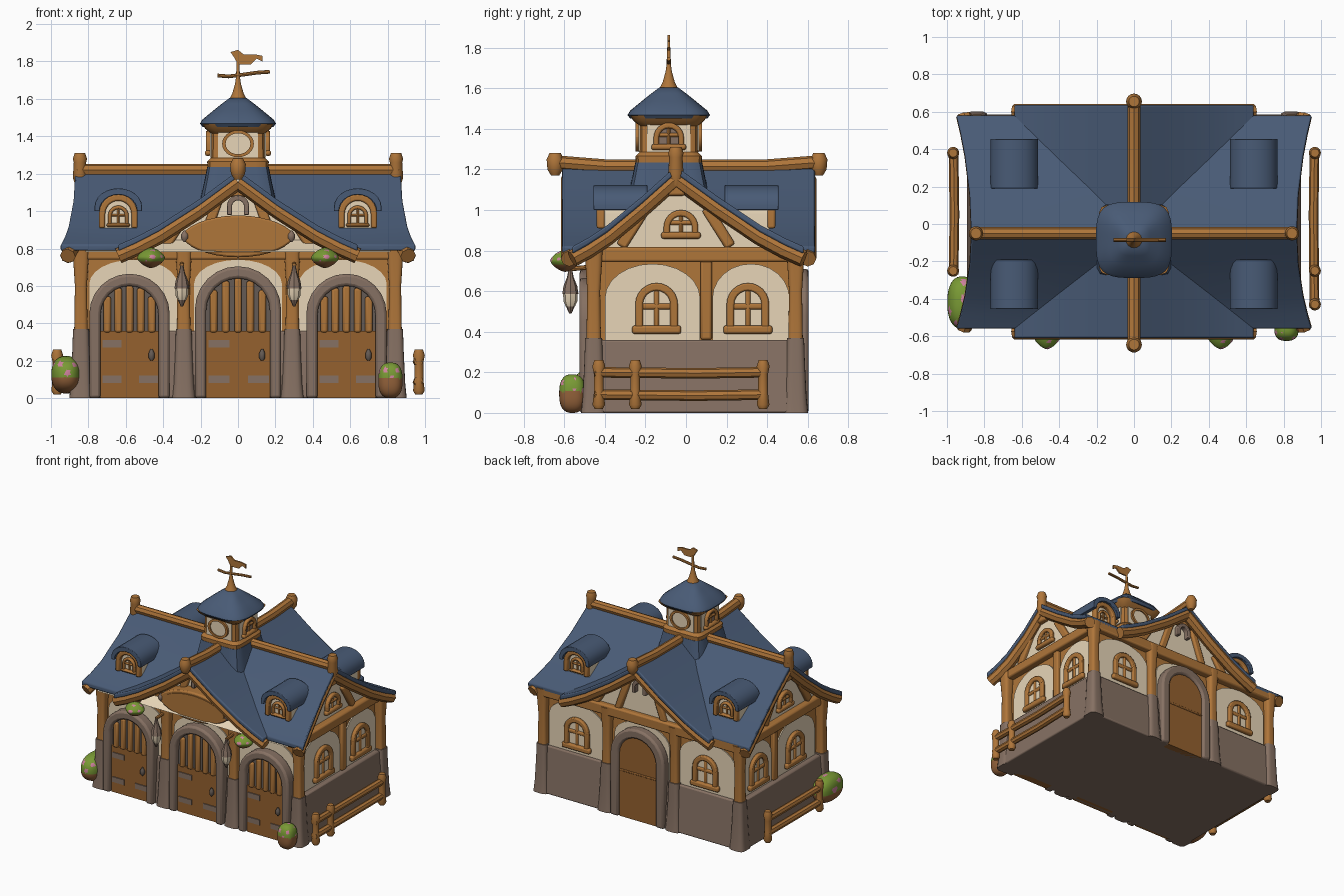
import bpy, bmesh, math
from mathutils import Matrix, Vector

cube = bpy.data.objects.get("Cube")
if cube:
    bpy.data.objects.remove(cube, do_unlink=True)


def material(name, *rgb):
    m = bpy.data.materials.new(name)
    m.use_nodes = True
    m.diffuse_color = (*rgb, 1)
    m.node_tree.nodes["Principled BSDF"].inputs["Base Color"].default_value = (*rgb, 1)
    return m


WOOD = material("timber", .43, .18, .042)
DOOR = material("door wood", .3, .12, .028)
STONE = material("stone", .24, .165, .125)
CREAM = material("plaster", .84, .7, .5)
SLATE = material("blue slate", .066, .104, .18)
IRON = material("iron", .13, .105, .09)
LEAF = material("leaves", .19, .32, .035)
PINK = material("petals", .62, .22, .34)
POT = material("pot", .29, .12, .042)

made = []
FRONT, RIGHT, BACK, LEFT = 0, 90, 180, -90


def finish(name, mesh_data, *mats, bevel=0):
    if isinstance(mesh_data, bmesh.types.BMesh):
        bm = mesh_data
        bmesh.ops.recalc_face_normals(bm, faces=bm.faces)
        mesh_data = bpy.data.meshes.new(name)
        bm.to_mesh(mesh_data)
        bm.free()
    ob = bpy.data.objects.new(name, mesh_data)
    bpy.context.collection.objects.link(ob)
    for m in mats:
        mesh_data.materials.append(m)
    if bevel:
        mod = ob.modifiers.new("soft edges", "BEVEL")
        mod.width, mod.segments = bevel, 2
    made.append(ob)


def arch(w, z0, z1, u=0, rise=None, n=12):
    """Open outline of an arch: foot, curved top, foot."""
    rise = rise or w
    top = [(u - w * math.cos(math.pi * i / n), z1 - rise + rise * math.sin(math.pi * i / n)) for i in range(n + 1)]
    return [(u - w, z0)] + top + [(u + w, z0)]


def rect(u, v, w, h):
    return [(u - w, v - h), (u + w, v - h), (u + w, v + h), (u - w, v + h)]


def plate(name, side, outline, d0, d1, m, hole=None, bevel=0):
    """Extrude an outline on a wall, from distance d0 out to d1."""
    bm = bmesh.new()
    ring = [bm.verts.new((u, -d0, v)) for u, v in outline]
    if hole:
        inner = [bm.verts.new((u, -d0, v)) for u, v in hole]
        faces = [bm.faces.new((ring[i], ring[i + 1], inner[i + 1], inner[i])) for i in range(len(ring) - 1)]
    else:
        faces = [bm.faces.new(ring)]
    ext = bmesh.ops.extrude_face_region(bm, geom=faces, use_keep_orig=True)
    new = [g for g in ext["geom"] if isinstance(g, bmesh.types.BMVert)]
    bmesh.ops.translate(bm, verts=new, vec=(0, d0 - d1, 0))
    bm.transform(Matrix.Rotation(math.radians(side), 4, "Z"))
    finish(name, bm, m, bevel=bevel)


def beam(name, side, a, b, w, d0, d1, m=WOOD):
    a, b = Vector(a), Vector(b)
    t = (b - a).normalized() * w
    n = Vector((-t.y, t.x))
    plate(name, side, [a + n, a - n, b - n, b + n], d0, d1, m, bevel=.012)


def tube(name, pts, r, m=WOOD):
    cu = bpy.data.curves.new(name, "CURVE")
    cu.dimensions, cu.bevel_depth, cu.bevel_resolution, cu.use_fill_caps = "3D", r, 2, True
    sp = cu.splines.new("POLY")
    sp.points.add(len(pts) - 1)
    for p, co in zip(sp.points, pts):
        p.co = (*co, 1)
    tmp = bpy.data.objects.new(name + " path", cu)
    me = bpy.data.meshes.new_from_object(tmp)
    bpy.data.objects.remove(tmp)
    finish(name, me, m)


def lathe(name, x, y, profile, m, power=2, steps=24):
    """Turn (radius, z) pairs; a high power gives a rounded square."""
    bm = bmesh.new()
    rows = []
    for r, z in profile:
        row = []
        for i in range(steps):
            a = math.tau * i / steps
            c, s = math.cos(a), math.sin(a)
            k = r / (abs(c) ** power + abs(s) ** power) ** (1 / power)
            row.append(bm.verts.new((x + k * c, y + k * s, z)))
        rows.append(row)
    for lo, hi in zip(rows, rows[1:]):
        for i in range(steps):
            j = (i + 1) % steps
            bm.faces.new((lo[i], lo[j], hi[j], hi[i]))
    bm.faces.new(rows[0])
    bm.faces.new(rows[-1])
    finish(name, bm, m)


def bush(name, loc, size, pot_top, power):
    """Blob with leaves above, a pot below and scattered petals."""
    bm = bmesh.new()
    bmesh.ops.create_icosphere(bm, subdivisions=4, radius=1)
    for v in bm.verts:
        v.co /= sum(abs(c) ** power for c in v.co) ** (1 / power)
    for f in bm.faces:
        c = f.calc_center_median()
        flower = math.sin(6 * c.x + 1) * math.sin(6 * c.y + .5) * math.sin(6 * c.z + 1) > .34
        f.material_index = 2 if c.z < pot_top else int(flower)
    bm.transform(Matrix.LocRotScale(Vector(loc), None, Vector(size)))
    finish(name, bm, LEAF, PINK, POT)


def window(name, side, u, z0, z1, w, d, pane=CREAM):
    plate(name + "_pane", side, arch(w * .75, z0, z1 - .02, u), d, d + .01, pane)
    plate(name + "_frame", side, arch(w, z0, z1, u), d, d + .03, WOOD, arch(w * .64, z0, z1 - w * .36, u), .008)
    beam(name + "_mullion", side, (u, z0), (u, z1 - .02), w * .12, d, d + .02)
    beam(name + "_crossbar", side, (u - w * .8, (z0 + z1) / 2), (u + w * .8, (z0 + z1) / 2), w * .14, d, d + .02)
    beam(name + "_sill", side, (u - w * 1.15, z0), (u + w * 1.15, z0), w * .2, d, d + .035)


# Stone base with flared foot, timber walls above
WALL, REAR, SIDE = .44, .53, .815
base = bmesh.new()
bmesh.ops.create_cube(base, size=1)
for v in base.verts:
    low = v.co.z < 0
    v.co = (math.copysign(.895 if low else .86, v.co.x),
            (-.49 if low else -.465) if v.co.y < 0 else (.585 if low else .555), 0 if low else .36)
finish("stone_base", base, STONE, bevel=.01)
plate("timber_walls", FRONT, rect(0, .57, SIDE, .23), WALL, -REAR, WOOD)
for x in (-.84, -.29, .29, .84):
    for y in (-.455, .54):
        lathe("stone_pillar", x, y, [(.062, 0), (.054, .08), (.046, .25), (.042, .37)], STONE, 4)
        lathe("timber_post", x, y, [(.036, .35), (.032, .6), (.045, .8)], WOOD, 4)

# Plaster panels, wall beams and side windows
for side, dist in ((FRONT, WALL), (BACK, REAR)):
    for u in (-.56, 0, .56):
        plate("plaster_panel", side, arch(.235, .36, .74, u, .13), dist, dist + .008, CREAM)
    beam("eave_beam", side, (-.86, .78), (.86, .78), .04, dist - .02, dist + .05)
for side, s in ((RIGHT, 1), (LEFT, -1)):
    for u, w in ((-.165, .235), (.32, .19)):
        plate("side_plaster", side, arch(w, .36, .735, s * u, .17), SIDE, SIDE + .008, CREAM)
    for u in (-.145, .305):
        window("side_window", side, s * u, .41, .64, .105, SIDE + .005)
    beam("side_beam", side, (s * -.48, .78), (s * .57, .78), .037, .78, SIDE + .05)
    beam("side_post", side, (s * .1, .36), (s * .1, .78), .028, .78, SIDE + .03)
for u in (-.55, .55):
    window("back_window", BACK, u, .41, .64, .105, REAR + .005)

# Doors: stone arches, grilles, straps and handles
for u, w, top in ((-.58, .155, .6), (0, .17, .64), (.58, .155, .6)):
    plate("door_arch", FRONT, arch(w + .06, 0, top + .065, u), WALL, .525, STONE, arch(w, 0, top, u), .015)
    plate("door_grille_back", FRONT, arch(w, .36, top, u), WALL, .482, IRON)
    plate("door_leaf", FRONT, rect(u, .18, w, .18), WALL, .497, DOOR)
    for i in range(5):
        k = (i - 2) / 2.6
        tall = top - w + w * math.sqrt(1 - k * k)
        beam("grille_bar", FRONT, (u + k * w, .35), (u + k * w, tall), .02, .475, .505)
    for z, shift in ((.1, -.6), (.29, -.6), (.1, .65)):
        plate("door_strap", FRONT, rect(u + shift * w, z, w * .33, .02), .497, .504, STONE)
    lathe("door_handle", u + w * .76, -.508, [(.006, .2), (.016, .215), (.016, .24), (.006, .262)], IRON)
plate("back_door_arch", BACK, arch(.23, 0, .71), REAR, .605, STONE, arch(.16, 0, .64), .015)
plate("back_door", BACK, arch(.16, 0, .64), REAR, .585, DOOR)
beam("back_door_rail", BACK, (-.16, .36), (.16, .36), .008, .58, .59, DOOR)

# Roof: rows of (fraction from ridge to eave, height)
MAIN = [(0, 1.215), (.33, 1.065), (.66, .926), (.85, .862), (1, .82)]
CROSS = [(0, 1.215), (.33, 1.06), (.66, .925), (.85, .862), (1, .82)]
RIDGE, HALF = -.05, .64


def sheet(name, a, b):
    """Thick roof skin between two matching edges."""
    bm = bmesh.new()
    va, vb = ([bm.verts.new(p) for p in e] for e in (a, b))
    for i in range(len(a) - 1):
        bm.faces.new((va[i], va[i + 1], vb[i + 1], vb[i]))
    down = bmesh.ops.extrude_face_region(bm, geom=bm.faces[:], use_keep_orig=True)
    bmesh.ops.translate(bm, verts=[g for g in down["geom"] if isinstance(g, bmesh.types.BMVert)], vec=(0, 0, -.035))
    finish(name, bm, SLATE, bevel=.008)


for s in (-1, 1):
    for span in (-.51, .63):
        edge = [(s * (.87 + .08 * f * f), RIDGE + f * span, z) for f, z in MAIN]
        sheet("main_roof", [(s * max(0, f * HALF - .04), RIDGE + f * span, z) for f, z in MAIN], edge)
        tube("main_bargeboard", [(x - s * .04, y, z - .06) for x, y, z in edge], .042)
    cross = [[(s * f * HALF, y, z) for f, z in CROSS] for y in (-.61, .635)]
    sheet("cross_roof", *cross)
    for row, inset in zip(cross, (.035, -.035)):
        tube("cross_bargeboard", [(x, y + inset, z - .06) for x, y, z in row], .042)

# Plaster gables with braces
side_gable = [(RIDGE - .51 * f, z - .04) for f, z in reversed(MAIN)] + [(RIDGE + .6 * f, z - .04) for f, z in MAIN[1:]]
plate("side_gables", RIGHT, side_gable, SIDE, -SIDE, CREAM)
cross_gable = [(-HALF * f, z - .04) for f, z in reversed(CROSS)] + [(HALF * f, z - .04) for f, z in CROSS[1:]]
plate("cross_gables", FRONT, cross_gable, WALL + .01, -REAR - .01, CREAM)
for side, s in ((RIGHT, 1), (LEFT, -1)):
    window("gable_window", side, s * -.025, .875, 1.0, .085, SIDE)
    for k in (-1, 1):
        beam("gable_brace", side, (s * RIDGE + k * .15, 1.01), (s * RIDGE + k * .27, .82), .027, .78, SIDE + .03)
    beam("gable_king_post", side, (s * RIDGE, 1.07), (s * RIDGE, 1.17), .045, .78, SIDE + .04)
for side, d in ((FRONT, WALL), (BACK, REAR)):
    for k in (-1, 1):
        beam("gable_strut", side, (k * .1, 1.08), (k * .2, .8), .026, d - .02, d + .035)
        beam("gable_brace", side, (k * .31, .94), (k * .4, .8), .03, d - .02, d + .035)
    beam("gable_collar", side, (-.13, 1.1), (.13, 1.1), .025, d - .02, d + .045)
    plate("horseshoe", side, arch(.06, .98, 1.085), d, d + .05, STONE, arch(.032, .98, 1.057), .005)

# Pointed oval sign with end studs
lens = [(.3 * math.cos(a), .865 + .112 * math.sin(a) * abs(math.sin(a)) ** .25)
        for a in (math.tau * i / 32 for i in range(32))]
plate("sign_rim", FRONT, lens, WALL, .545, WOOD, bevel=.01)
plate("sign_face", FRONT, [(u * .88, .865 + (v - .865) * .82) for u, v in lens], .545, .552, WOOD)
for x in (-.285, .285):
    lathe("sign_stud", x, -.535, [(.006, .835), (.02, .855), (.02, .875), (.006, .895)], STONE)

# Ridge beams and finials
tube("main_ridge_beam", [(-.86, RIDGE, 1.22), (.86, RIDGE, 1.22)], .033)
tube("cross_ridge_beam", [(0, -.65, 1.235), (0, -.4, 1.215), (0, .4, 1.215), (0, .66, 1.235)], .035)
for x in (-.845, .845):
    lathe("ridge_finial", x, RIDGE, [(.02, 1.12), (.038, 1.18), (.033, 1.26), (.038, 1.28), (.028, 1.31)], WOOD)
for y in (-.645, .655):
    lathe("gable_finial", 0, y, [(.02, 1.17), (.038, 1.2), (.042, 1.25), (.028, 1.28)], WOOD)

# Dormers
for side in (FRONT, BACK):
    for u in (-.64, .64):
        plate("dormer_wall", side, arch(.1, .87, 1.08, u), .2, .41, CREAM)
        plate("dormer_roof", side, arch(.127, 1.0, 1.122, u, .1), .19, .455, SLATE, arch(.1, 1.0, 1.088, u, .085), .008)
        plate("dormer_trim", side, arch(.103, .91, 1.09, u), .4, .44, WOOD, arch(.07, .91, 1.055, u), .008)
        window("dormer_window", side, u, .925, 1.03, .055, .4)

# Cupola with clock, windows, roof and weathervane
CY = -.085
lathe("cupola_skirt", 0, CY, [(.2, 1.07), (.18, 1.16), (.165, 1.235)], SLATE, 8, 48)
lathe("cupola_body", 0, CY, [(.16, 1.2), (.165, 1.265), (.145, 1.285), (.143, 1.415), (.175, 1.44), (.19, 1.465)], WOOD, 8, 48)
for side, c in ((FRONT, -CY), (BACK, CY), (RIGHT, 0), (LEFT, 0)):
    shift = {RIGHT: CY, LEFT: -CY}.get(side, 0)
    plate("cupola_plaster", side, rect(shift, 1.355, .108, .068), c + .13, c + .149, CREAM)
    if side in (FRONT, BACK):
        disc = [(.085 * math.cos(math.tau * i / 24), 1.36 + .072 * math.sin(math.tau * i / 24)) for i in range(25)]
        plate("clock_rim", side, disc, c + .14, c + .165, WOOD, [(u * .78, 1.36 + (v - 1.36) * .78) for u, v in disc])
        plate("clock_face", side, [(u * .8, 1.36 + (v - 1.36) * .8) for u, v in disc[:-1]], c + .14, c + .156, CREAM)
    else:
        window("cupola_window", side, shift, 1.31, 1.43, .075, c + .142, STONE)
lathe("cupola_roof", 0, CY, [(.19, 1.45), (.203, 1.468), (.19, 1.49), (.135, 1.535), (.085, 1.575), (.045, 1.605)], SLATE, 3.5, 48)
lathe("spire", 0, CY, [(.05, 1.59), (.03, 1.63), (.016, 1.68), (.01, 1.72), (.008, 1.8)], WOOD)
tube("vane_arm", [(-.11, CY, 1.725), (-.05, CY, 1.72), (.03, CY, 1.73), (.1, CY, 1.74), (.17, CY, 1.745)], .01)
bird = [(-.04, 1.85), (-.02, 1.82), (0, 1.785), (.07, 1.785), (.1, 1.815), (.13, 1.8), (.13, 1.83), (.09, 1.838), (.03, 1.838), (0, 1.862)]
plate("vane_bird", FRONT, bird, .08, .092, WOOD)

# Hanging baskets, lanterns, fences and bushes
for s in (-1, 1):
    bush("flower_basket", (s * .465, -.595, .75), (.075, .075, .055), -.35, 1.5)
    tube("basket_bracket", [(s * .465, -.45, .78), (s * .465, -.595, .795)], .012)
    lathe("lantern_tip", s * .3, -.57, [(.006, .49), (.024, .53)], STONE, steps=8)
    lathe("lantern_glass", s * .3, -.57, [(.023, .525), (.034, .55), (.036, .59)], CREAM, steps=8)
    lathe("lantern_cap", s * .3, -.57, [(.04, .585), (.034, .625), (.016, .67), (.008, .71)], STONE, steps=8)
    tube("lantern_bracket", [(s * .3, -.45, .72), (s * .3, -.57, .71)], .012)
    posts = (-.43, -.25, .38) if s > 0 else (-.25, .38)
    for y in posts:
        lathe("fence_post", s * .967, y, [(.02, .02), (.031, .04), (.024, .1), (.024, .19), (.032, .23), (.022, .26)], WOOD)
    for z in (.09, .2):
        tube("fence_rail", [(s * .965, posts[0] - .02, z), (s * .96, .05, z - .005), (s * .965, .39, z)], .026)
bush("left_bush", (-.918, -.42, .125), (.08, .14, .1), -.1, 2.4)
bush("right_bush", (.815, -.56, .095), (.065, .065, .095), .1, 2.6)

# Smooth shading with sharp edges kept
for ob in bpy.context.selected_objects:
    ob.select_set(False)
for ob in made:
    ob.select_set(True)
bpy.context.view_layer.objects.active = made[0]
bpy.ops.object.shade_smooth_by_angle(angle=math.radians(40))
